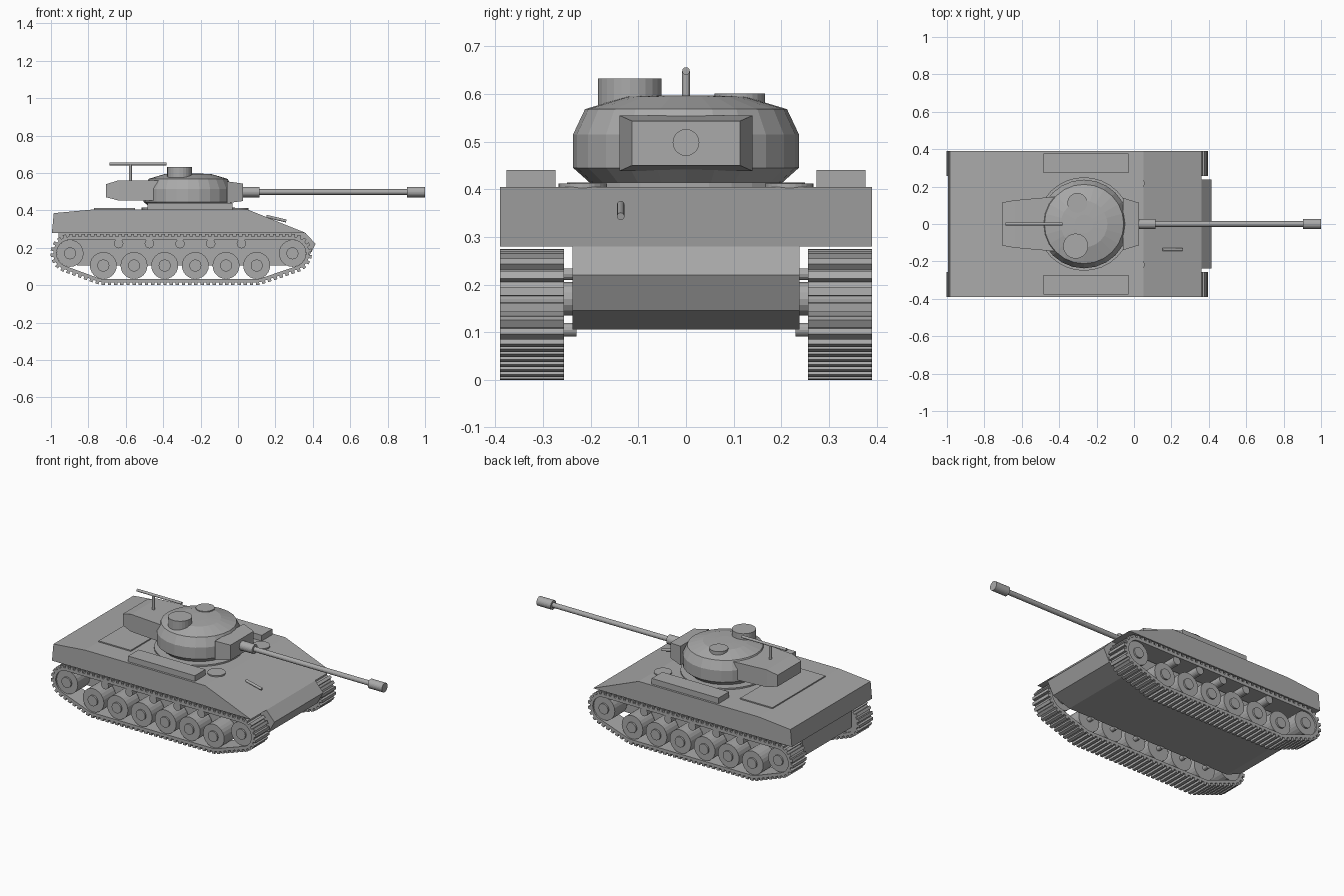
import bpy, bmesh, math
from mathutils import Vector, Matrix
from mathutils.geometry import convex_hull_2d

cube = bpy.data.objects.get("Cube")
if cube:
    bpy.data.objects.remove(cube, do_unlink=True)

GREY = 0.4
paint = bpy.data.materials.new("armour_grey")
paint.use_nodes = True
paint.diffuse_color = (GREY, GREY, GREY, 1)
bsdf = next(n for n in paint.node_tree.nodes if n.type == "BSDF_PRINCIPLED")
bsdf.inputs["Base Color"].default_value = (GREY, GREY, GREY, 1)


def finish(name, bm):
    bmesh.ops.recalc_face_normals(bm, faces=bm.faces)
    mesh = bpy.data.meshes.new(name)
    bm.to_mesh(mesh)
    bm.free()
    mesh.materials.append(paint)
    ob = bpy.data.objects.new(name, mesh)
    bpy.context.collection.objects.link(ob)
    return ob


def rod(name, a, b, radius, sides=24):
    """Cylinder between two points."""
    a, b = Vector(a), Vector(b)
    bm = bmesh.new()
    turn = (b - a).to_track_quat("Z", "Y").to_matrix().to_4x4()
    bmesh.ops.create_cone(bm, cap_ends=True, segments=sides, radius1=radius, radius2=radius,
                          depth=(b - a).length, matrix=Matrix.Translation((a + b) / 2) @ turn)
    return finish(name, bm)


def loft(name, rings):
    """Closed solid through matching rings of points."""
    bm = bmesh.new()
    rows = [[bm.verts.new(p) for p in ring] for ring in rings]
    n = len(rows[0])
    for low, high in zip(rows, rows[1:]):
        for i in range(n):
            j = (i + 1) % n
            bm.faces.new((low[i], low[j], high[j], high[i]))
    bm.faces.new(rows[0])
    bm.faces.new(rows[-1])
    return finish(name, bm)


def slab(name, profile, half):
    """Side profile (x, z) extruded across the width."""
    return loft(name, [[(x, y, z) for x, z in profile] for y in (-half, half)])


def box(name, x0, x1, y0, y1, z0, z1):
    return loft(name, [[(x0, y0, z), (x1, y0, z), (x1, y1, z), (x0, y1, z)] for z in (z0, z1)])


def section(x, half, z0, z1):
    return [(x, -half, z0), (x, half, z0), (x, half, z1), (x, -half, z1)]


# Hull
slab("upper_hull", [(-0.995, 0.28), (0.36, 0.28), (0.05, 0.405), (-0.77, 0.405), (-0.985, 0.385)], 0.39)
slab("lower_hull", [(-0.96, 0.28), (0.36, 0.28), (0.415, 0.22), (0.375, 0.145),
                    (0.26, 0.106), (-0.86, 0.106), (-0.96, 0.15)], 0.238)
box("engine_deck", -0.77, -0.55, -0.258, 0.258, 0.40, 0.412)
rod("hull_gun", (0.152, -0.137, 0.368), (0.258, -0.137, 0.343), 0.008, 12)

# Turret
SIDES = 24
profile = [(0.2, 0.412), (0.237, 0.445), (0.237, 0.515), (0.212, 0.568), (0.125, 0.594), (0.05, 0.597)]
loft("turret", [[(-0.267 + r * math.cos(i * math.tau / SIDES), r * math.sin(i * math.tau / SIDES), z)
                 for i in range(SIDES)] for r, z in profile])
rod("turret_ring", (-0.267, 0, 0.4), (-0.267, 0, 0.414), 0.25, 32)
loft("turret_bustle", [section(-0.705, 0.115, 0.47, 0.54), section(-0.64, 0.127, 0.453, 0.56),
                       section(-0.38, 0.15, 0.453, 0.56)])
loft("mantlet", [section(-0.06, 0.14, 0.438, 0.555), section(0.028, 0.113, 0.45, 0.543)])
rod("cupola", (-0.312, -0.118, 0.575), (-0.312, -0.118, 0.632), 0.067)
rod("loader_hatch", (-0.303, 0.113, 0.575), (-0.303, 0.113, 0.601), 0.053)

# Main gun
rod("gun_sleeve", (0.02, 0, 0.498), (0.115, 0, 0.498), 0.028)
rod("gun_barrel", (0.1, 0, 0.498), (0.92, 0, 0.498), 0.015, 16)
rod("muzzle", (0.904, 0, 0.498), (1.0, 0, 0.498), 0.028)

# Roof machine gun
rod("gun_post", (-0.575, 0, 0.55), (-0.575, 0, 0.648), 0.008, 12)
rod("roof_gun", (-0.687, 0, 0.648), (-0.382, 0, 0.648), 0.008, 12)

# Running gear layout
AXLE, WHEEL_R = 0.105, 0.072
road_x = [-0.72 + 0.164 * i for i in range(6)]
roller_x = [-0.638 + 0.164 * i for i in range(5)]
ends = [(-0.898, 0.17), (0.291, 0.17)]
wheels = [(x, AXLE) for x in road_x] + ends

# Track path wraps all wheels
STEPS = 32
samples = [(Vector(c), Vector((math.cos(k * math.tau / STEPS), math.sin(k * math.tau / STEPS))))
           for c in wheels for k in range(STEPS)]
order = convex_hull_2d([c + d * WHEEL_R for c, d in samples])


def path(radius):
    return [samples[i][0] + samples[i][1] * radius for i in order]


def track(name, y0, y1):
    bm = bmesh.new()
    inner, outer = path(WHEEL_R), path(WHEEL_R + 0.018)
    rows = [[bm.verts.new((p.x, y, p.y)) for p in pts]
            for pts, y in ((inner, y0), (outer, y0), (outer, y1), (inner, y1))]
    n = len(inner)
    for a in range(4):
        low, high = rows[a], rows[(a + 1) % 4]
        for i in range(n):
            j = (i + 1) % n
            bm.faces.new((low[i], low[j], high[j], high[i]))
    # Tread pads at an even pitch
    loop = path(WHEEL_R + 0.024)
    lengths = [(loop[(i + 1) % n] - loop[i]).length for i in range(n)]
    count = round(sum(lengths) / 0.033)
    pitch = sum(lengths) / count
    travelled, k = 0.0, 0
    for i in range(n):
        step = (loop[(i + 1) % n] - loop[i]).normalized()
        while k < count and k * pitch < travelled + lengths[i]:
            p = loop[i] + step * (k * pitch - travelled)
            place = (Matrix.Translation((p.x, (y0 + y1) / 2, p.y))
                     @ Matrix.Rotation(-math.atan2(step.y, step.x), 4, "Y")
                     @ Matrix.Diagonal((0.018, y1 - y0, 0.017, 1)))
            bmesh.ops.create_cube(bm, size=1, matrix=place)
            k += 1
        travelled += lengths[i]
    finish(name, bm)


# Paired parts on both sides
for side, s in (("left", 1), ("right", -1)):
    track(side + "_track", *sorted((s * 0.256, s * 0.39)))
    for i, (x, z) in enumerate(wheels):
        kind = "road_wheel" if i < len(road_x) else "end_wheel"
        rod(f"{side}_{kind}_{i}", (x, s * 0.262, z), (x, s * 0.38, z), WHEEL_R)
        rod(f"{side}_{kind}_hub_{i}", (x, s * 0.37, z), (x, s * 0.39, z), 0.032, 20)
        rod(f"{side}_{kind}_axle_{i}", (x, s * 0.23, z), (x, s * 0.27, z),
            0.014 if i < len(road_x) else 0.035, 16)
    for i, x in enumerate(roller_x):
        rod(f"{side}_return_roller_{i}", (x, s * 0.262, 0.222), (x, s * 0.385, 0.222), 0.025, 20)
        rod(f"{side}_roller_axle_{i}", (x, s * 0.23, 0.222), (x, s * 0.27, 0.222), 0.012, 12)
    box(side + "_stowage_box", -0.485, -0.03, *sorted((s * 0.274, s * 0.377)), 0.4, 0.44)
    rod(side + "_crew_hatch", (0.005, s * 0.217, 0.39), (0.005, s * 0.217, 0.412), 0.051)
